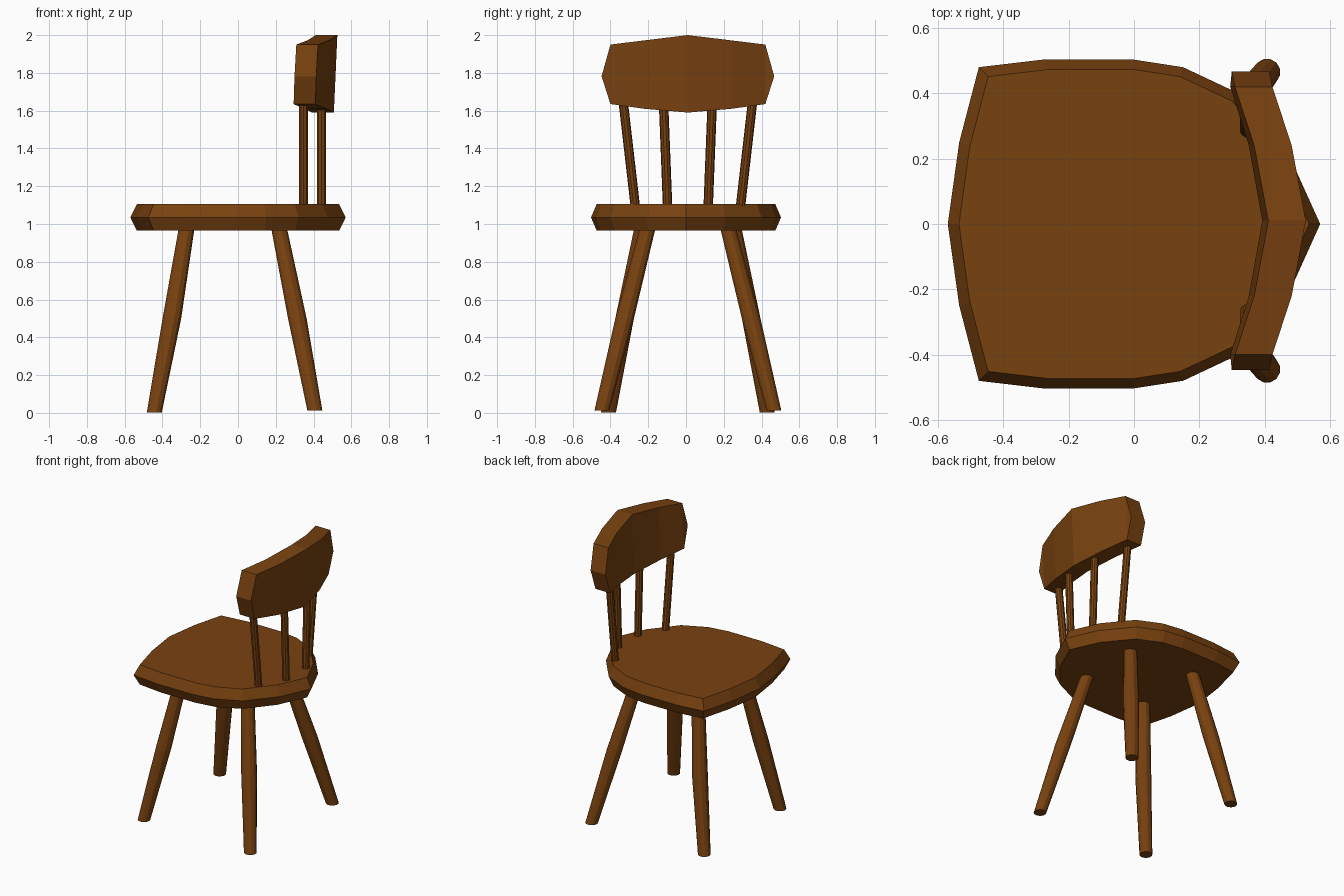
import bpy, bmesh, math
from mathutils import Vector

if "Cube" in bpy.data.objects:
    bpy.data.objects.remove(bpy.data.objects["Cube"])

wood = bpy.data.materials.new("brown wood")
wood.diffuse_color = (0.19, 0.054, 0.005, 1)
wood.use_nodes = True
wood.node_tree.nodes["Principled BSDF"].inputs["Base Color"].default_value = wood.diffuse_color
MID = 0.01  # sideways centre of legs and back


def finish(name, bm):
    bmesh.ops.recalc_face_normals(bm, faces=bm.faces)
    mesh = bpy.data.meshes.new(name)
    bm.to_mesh(mesh)
    bm.free()
    mesh.materials.append(wood)
    obj = bpy.data.objects.new(name, mesh)
    bpy.context.collection.objects.link(obj)
    return obj


def loft(name, rings):
    """Join equal-sized rings of points into a capped solid."""
    bm = bmesh.new()
    loops = [[bm.verts.new(p) for p in ring] for ring in rings]
    n = len(loops[0])
    for a, b in zip(loops, loops[1:]):
        for i in range(n):
            j = (i + 1) % n
            bm.faces.new((a[i], a[j], b[j], b[i]))
    bm.faces.new(loops[0][::-1])
    bm.faces.new(loops[-1])
    return finish(name, bm)


def rod(name, stations, sides):
    """Round rod through (x, y, z, radius) stations."""
    angles = [2 * math.pi * (i + 0.5) / sides for i in range(sides)]
    return loft(name, [[(x + r * math.cos(a), y + r * math.sin(a), z) for a in angles]
                       for x, y, z, r in stations])


# Seat: rounded shield outline with a bevelled rim
half = [(-0.535, 0.25), (-0.475, 0.48), (-0.28, 0.503), (0, 0.503),
        (0.15, 0.48), (0.32, 0.40), (0.475, 0.21)]
outline = [(-0.57, 0)] + half + [(0.57, 0)] + [(x, -y) for x, y in reversed(half)]
loft("seat", [[(x * s, y * s, z) for x, y in outline]
              for z, s in ((0.965, 0.94), (1.035, 1), (1.105, 0.94))])

# Legs: splayed, thickest at the middle
for side, label in ((-1, "right"), (1, "left")):
    rod("front_leg_" + label, [(-0.443, MID + side * 0.42, 0.003, 0.041),
                               (-0.35, MID + side * 0.335, 0.5, 0.051),
                               (-0.27, MID + side * 0.24, 0.99, 0.043)], 12)
    rod("back_leg_" + label, [(0.407, MID + side * 0.455, 0.012, 0.041),
                              (0.314, MID + side * 0.335, 0.5, 0.051),
                              (0.215, MID + side * 0.21, 0.99, 0.043)], 12)
    # Spindles
    rod("outer_spindle_" + label, [(0.348, MID + side * 0.277, 1.08, 0.025),
                                   (0.348, MID + side * 0.345, 1.67, 0.025)], 10)
    rod("inner_spindle_" + label, [(0.442, MID + side * 0.107, 1.08, 0.025),
                                   (0.442, MID + side * 0.13, 1.67, 0.025)], 10)

# Backrest: curved board with pointed ends, leaning slightly back
cols = [(-0.41, 1.635, 1.95, 0.302), (-0.23, 1.61, 1.972, 0.36), (0, 1.59, 2.0, 0.402),
        (0.23, 1.61, 1.972, 0.36), (0.41, 1.635, 1.95, 0.302)]
edge = [(0.30, -0.457, 1.782)] + [(x, y, hi) for y, lo, hi, x in cols]
edge += [(0.30, 0.457, 1.782)] + [(x, y, lo) for y, lo, hi, x in reversed(cols)]
bm = bmesh.new()
n = len(edge)
front, back = [[bm.verts.new((x + d + 0.045 * (z - 1.8), y + MID, z)) for x, y, z in edge]
               for d in (0, 0.115)]
for i in range(n):
    j = (i + 1) % n
    bm.faces.new((front[i], front[j], back[j], back[i]))
for v in (front, back):
    bm.faces.new((v[0], v[1], v[11]))
    bm.faces.new((v[5], v[6], v[7]))
    for i in range(1, 5):
        bm.faces.new((v[i], v[i + 1], v[11 - i], v[12 - i]))
finish("backrest", bm)
